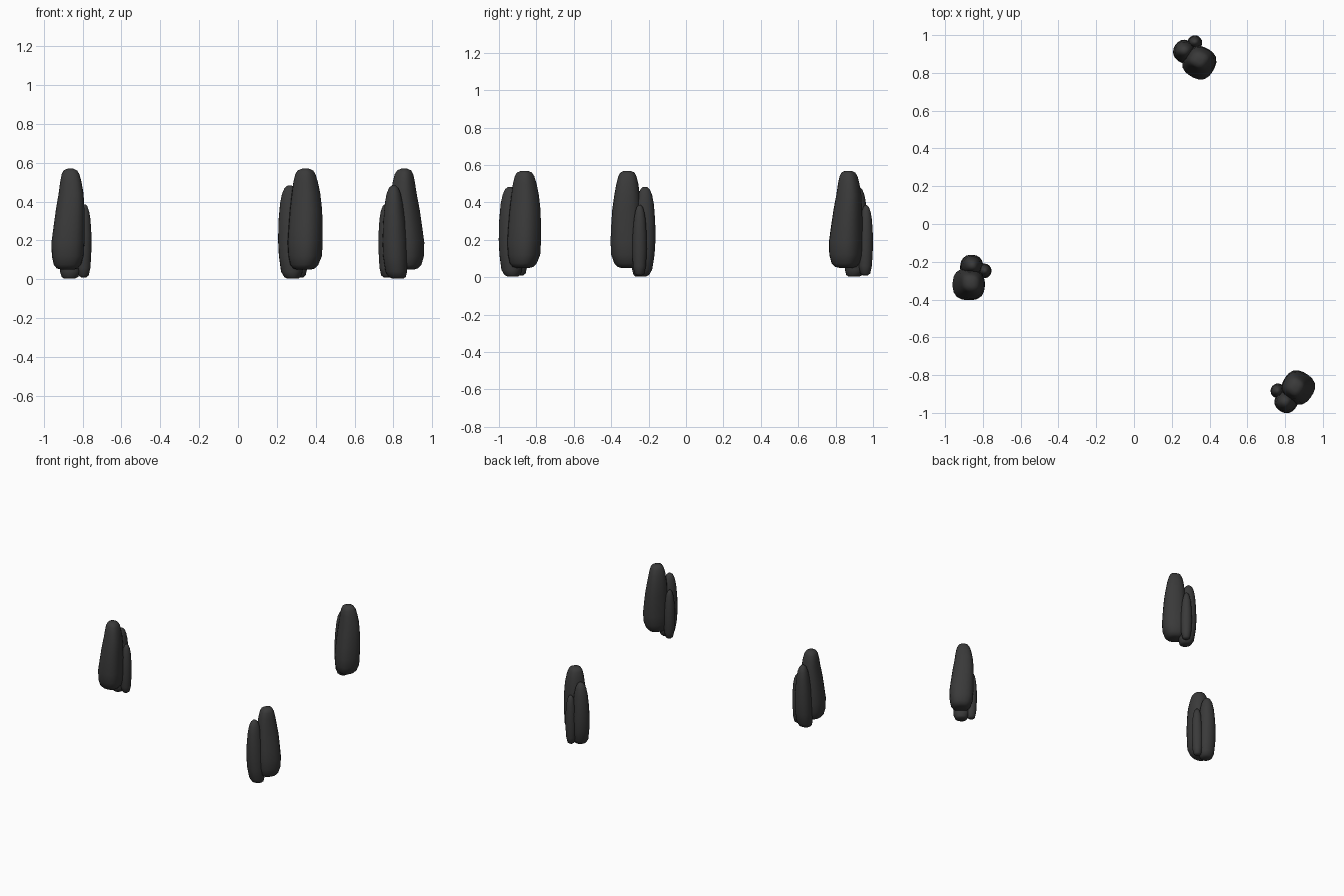
import bpy, bmesh, math
from mathutils import Matrix, Vector

mat = bpy.data.materials.new("dark_stone")
mat.diffuse_color = (0.042, 0.042, 0.042, 1)
SIDES = 20

# Each ring: z, x min, x max, y min, y max (measured on the rear cluster)
LARGE = [(.050, .305, .375, .820, .890), (.056, .285, .395, .797, .910),
         (.075, .270, .412, .780, .927), (.12, .261, .430, .768, .940),
         (.19, .257, .434, .766, .943), (.27, .262, .434, .777, .942),
         (.36, .269, .431, .790, .940), (.44, .278, .422, .805, .936),
         (.50, .286, .410, .814, .926), (.54, .296, .398, .822, .916),
         (.560, .307, .386, .832, .904), (.569, .330, .365, .852, .884)]
MEDIUM = [(.003, .255, .310, .870, .925), (.012, .238, .322, .857, .945),
          (.04, .222, .332, .850, .960), (.12, .211, .333, .849, .972),
          (.20, .207, .331, .852, .975), (.30, .209, .324, .860, .971),
          (.39, .217, .315, .872, .963), (.44, .227, .304, .882, .954),
          (.47, .240, .292, .894, .942), (.483, .256, .277, .908, .928)]
SMALL = [(.010, .308, .337, .945, .972), (.020, .296, .348, .932, .985),
         (.06, .287, .357, .923, .994), (.15, .283, .361, .921, .999),
         (.23, .285, .360, .925, .999), (.31, .291, .354, .932, .994),
         (.35, .298, .347, .939, .987), (.375, .306, .339, .948, .978),
         (.385, .317, .329, .958, .968)]
PIVOT = Vector((.345, .855, 0))


def stone(name, rings, place, square):
    """Loft a rounded, slightly four-cornered pillar through the rings."""
    bm = bmesh.new()
    loops = []
    for z, x0, x1, y0, y1 in rings:
        loop = []
        for i in range(SIDES):
            a = math.tau * i / SIDES
            r = 1 + square * math.cos(4 * (a - math.radians(15)))
            p = Vector(((x0 + x1) / 2 + (x1 - x0) / 2 * r * math.cos(a),
                        (y0 + y1) / 2 + (y1 - y0) / 2 * r * math.sin(a), z))
            loop.append(bm.verts.new(place @ p))
        loops.append(loop)
    for lo, hi in zip(loops, loops[1:]):
        for i in range(SIDES):
            j = (i + 1) % SIDES
            bm.faces.new((lo[i], lo[j], hi[j], hi[i]))
    bm.faces.new(loops[0][::-1])
    bm.faces.new(loops[-1])
    for f in bm.faces:
        f.smooth = True
    me = bpy.data.meshes.new(name)
    bm.to_mesh(me)
    bm.free()
    me.materials.append(mat)
    bpy.context.collection.objects.link(bpy.data.objects.new(name, me))


# Three copies of the cluster, each turned about its large stone
for label, x, y, turn in (("rear", .345, .855, 0),
                          ("left", -.875, -.318, -62),
                          ("right", .868, -.866, 87)):
    place = (Matrix.Translation((x, y, 0)) @ Matrix.Rotation(math.radians(turn), 4, 'Z')
             @ Matrix.Translation(-PIVOT))
    stone(label + "_large_stone", LARGE, place, .04)
    stone(label + "_medium_stone", MEDIUM, place, .02)
    stone(label + "_small_stone", SMALL, place, 0)
